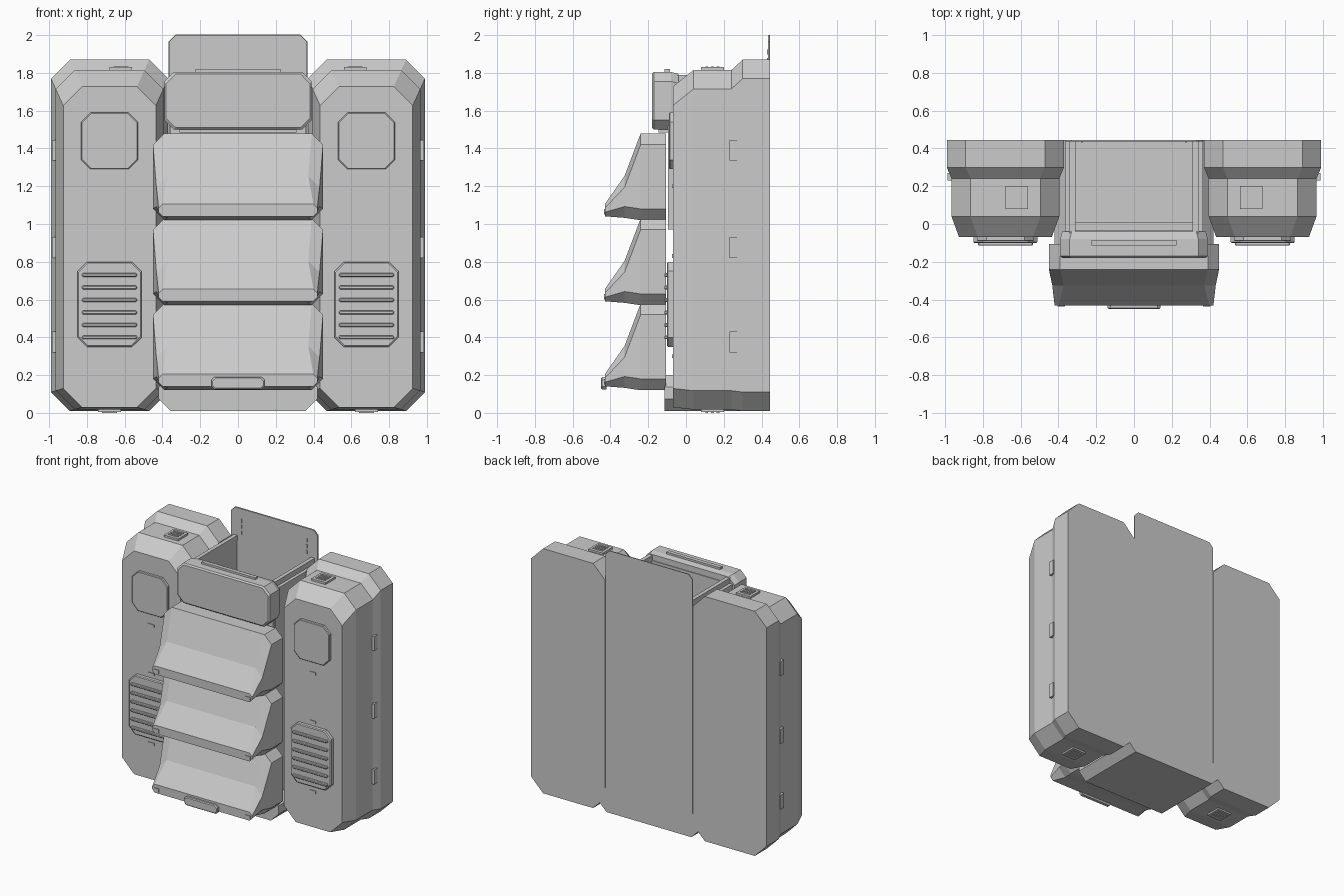
import bpy, bmesh
from mathutils import Vector

default_cube = bpy.data.objects.get("Cube")
if default_cube:
    bpy.data.objects.remove(default_cube, do_unlink=True)

grey = bpy.data.materials.new("plain grey")
grey.use_nodes = True
colour = (.6, .6, .6, 1)
grey.diffuse_color = colour
grey.node_tree.nodes["Principled BSDF"].inputs["Base Color"].default_value = colour


def finish(name, builder):
    bmesh.ops.recalc_face_normals(builder, faces=builder.faces[:])
    mesh = bpy.data.meshes.new(name)
    builder.to_mesh(mesh)
    builder.free()
    mesh.materials.append(grey)
    part = bpy.data.objects.new(name, mesh)
    bpy.context.collection.objects.link(part)


def box(name, centre, size):
    builder = bmesh.new()
    bmesh.ops.create_cube(builder, size=1)
    bmesh.ops.scale(builder, vec=Vector(size), verts=builder.verts)
    bmesh.ops.translate(builder, vec=Vector(centre), verts=builder.verts)
    finish(name, builder)


def shell(name, middle, half, low, high, cut, steps, drop=1, lift=1):
    """Loft a corner-cut rectangle along y; each step is (y, inset).
    drop and lift scale how far an inset lowers the top and raises the bottom."""
    builder = bmesh.new()
    rings = []
    for y, inset in steps:
        top, bottom, width = high - drop * inset, low + lift * inset, half - inset
        corner = min(cut, (top - bottom) / 3)
        quarter = [(width, top - corner), (width - corner, top)]
        right = [(width, bottom + corner)] + quarter
        right.insert(0, (width - corner, bottom))
        outline = right + [(-x, z) for x, z in reversed(right)]
        rings.append([builder.verts.new((middle + x, y, z)) for x, z in outline])
    for near, far in zip(rings, rings[1:]):
        for index, vert in enumerate(near):
            builder.faces.new((near[index - 1], vert, far[index], far[index - 1]))
    builder.faces.new(rings[0])
    builder.faces.new(rings[-1])
    finish(name, builder)


def badge(name, middle, half, low, high, cut, back, front):
    """Thin raised plate with a softened front edge."""
    edge = (front - back) / 5
    shell(name, middle, half, low, high, cut,
          [(back, 0), (front - edge, 0), (front, -edge)])


back = .445
face = -.07
top_vent_y = .14

for side, sign in (("left", 1), ("right", -1)):
    middle = .68 * sign

    # Side tower, stepping inward towards the front
    shell(side + "_tower", middle, .31, .01, 1.87, .1,
          [(back, 0), (.3, 0), (.24, .025), (.04, .025), (face, .065)],
          drop=2.2, lift=.3)

    # Raised front panel and slatted vent
    badge(side + "_front_panel", middle, .15, 1.29, 1.59, .05, face, face - .02)
    badge(side + "_vent", middle, .17, .35, .8, .05, face, face - .03)
    for slat in range(6):
        height = .4 + slat * .066
        badge(side + "_vent_slat", middle, .145, height - .01, height + .01,
              .005, face - .02, face - .045)

    # Small fastener tabs on the front and clips on the outer side
    for height in (.3, .83, 1.2):
        box(side + "_front_tab", (middle, face, height), (.05, .01, .02))
    for height in (.375, .875, 1.39):
        box(side + "_side_clip", (.973 * sign, .25, height), (.024, .04, .11))

    # Ribbed caps above and below the tower
    for cap, x, height, outward in (("top", .62 * sign, 1.82, 1),
                                    ("bottom", middle, .015, -1)):
        box(side + "_" + cap + "_cap", (x, top_vent_y, height), (.12, .12, .02))
        for rib in (-1, 0, 1):
            box(side + "_" + cap + "_rib",
                (x, top_vent_y + rib * .03, height + outward * .01),
                (.08, .015, .01))

    # Compartment side wall with its rim rail
    depth = back - face
    centre_y = (back + face) / 2
    box(side + "_inner_wall", (.34 * sign, centre_y, .9), (.05, depth, 1.7))
    box(side + "_rim_rail", (.325 * sign, centre_y, 1.77), (.03, depth, .04))

    # Stitch marks inside the back panel
    for stitch in range(3):
        box(side + "_stitch", (.275 * sign, back - .01, 1.82 + stitch * .045),
            (.01, .01, .025))

# Open centre compartment
badge("back_panel", 0, .365, .05, 2, .035, back - .01, back)
box("front_wall", (0, -.05, .9), (.72, .03, 1.7))
box("front_ledge", (0, -.02, .8), (.63, .06, 1.4))
box("front_backing", (0, -.08, 1.27), (.72, .03, .6))
shell("base", 0, .42, .01, .2, .09, [(back, 0), (-.115, 0)])

# Three overlapping front pouches, each sloping out to a short lip
for tier in range(3):
    bottom = .12 + tier * .45
    shell("front_pouch", 0, .45, bottom, bottom + .46, .06,
          [(-.105, 0), (-.24, 0), (-.325, .018), (-.43, .03)],
          drop=12.5, lift=.7)
    for sign in (-1, 1):
        box("pouch_corner_tab", (.385 * sign, -.43, bottom + .045), (.04, .01, .03))
badge("pouch_handle", 0, .14, .125, .19, .015, -.42, -.45)

# Upper pouch with its strap and lower lip
shell("upper_pouch", 0, .39, 1.5, 1.805, .05,
      [(-.04, .01), (-.08, 0), (-.17, 0), (-.18, .01)])
box("upper_pouch_strap", (0, -.1, 1.8), (.45, .03, .04))
box("upper_pouch_lip", (0, -.1, 1.5), (.62, .09, .03))
